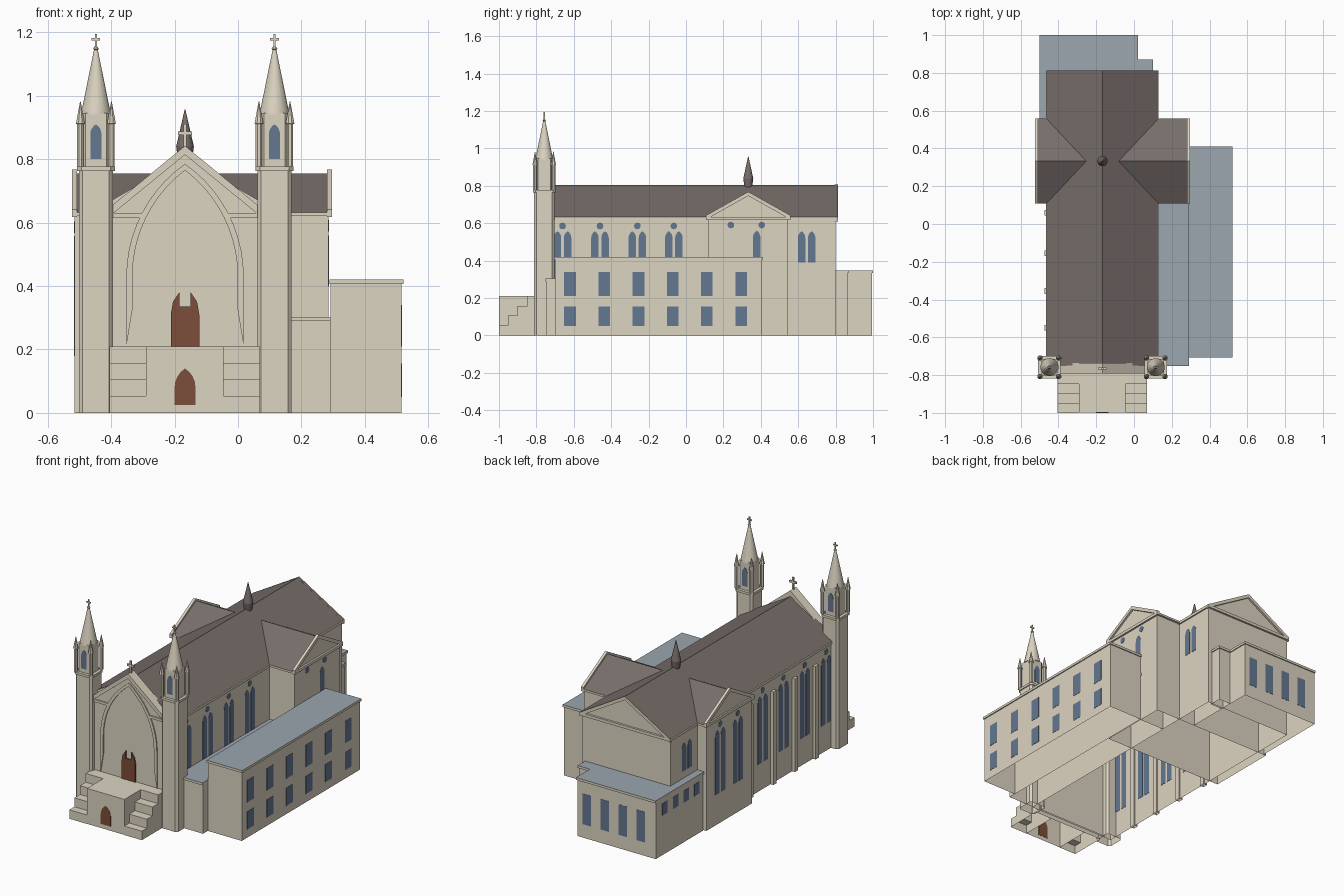
import bpy, bmesh, math
from mathutils import Matrix, Vector

if "Cube" in bpy.data.objects:
    bpy.data.objects.remove(bpy.data.objects["Cube"])


def material(name, *rgb):
    m = bpy.data.materials.new(name)
    m.use_nodes = True
    m.diffuse_color = (*rgb, 1)
    m.node_tree.nodes["Principled BSDF"].inputs["Base Color"].default_value = (*rgb, 1)
    return m


STONE = material("pale stone", .72, .66, .54)
SLATE = material("brown slate", .182, .154, .143)
FLAT = material("blue grey flat roof", .333, .385, .43)
GLASS = material("blue glass", .13, .188, .285)
DOOR = material("brown door", .2, .075, .041)

C = -.167            # centre line of the nave
T = .333             # centre line of the transept
PROUD = .0015        # how far painted plates stand off a wall


def finish(name, bm, mat, top=None, smooth=False):
    bmesh.ops.recalc_face_normals(bm, faces=bm.faces)
    # The building is an open shell underneath
    floor = [f for f in bm.faces if max(v.co.z for v in f.verts) < .001]
    bmesh.ops.delete(bm, geom=floor, context='FACES_ONLY')
    bm.normal_update()
    me = bpy.data.meshes.new(name)
    me.materials.append(mat)
    if top:
        me.materials.append(top)
        for f in bm.faces:
            f.material_index = int(f.normal.z > .3)
    bm.to_mesh(me)
    bm.free()
    ob = bpy.data.objects.new(name, me)
    bpy.context.collection.objects.link(ob)
    if smooth:
        bpy.ops.object.select_all(action='DESELECT')
        ob.select_set(True)
        bpy.context.view_layer.objects.active = ob
        bpy.ops.object.shade_smooth_by_angle(angle=math.radians(40))


def prism(name, pts, axis, a, b, mat=STONE, top=None):
    """Extrude an outline along an axis: (y, z) on x, (x, z) on y, (x, y) on z."""
    place = {'x': lambda u, v: (a, u, v), 'y': lambda u, v: (u, a, v), 'z': lambda u, v: (u, v, a)}[axis]
    bm = bmesh.new()
    face = bm.faces.new([bm.verts.new(place(u, v)) for u, v in pts])
    new = bmesh.ops.extrude_face_region(bm, geom=[face])["geom"]
    move = Vector([(b - a) * (k == axis) for k in "xyz"])
    bmesh.ops.translate(bm, vec=move, verts=[v for v in new if isinstance(v, bmesh.types.BMVert)])
    finish(name, bm, mat, top)


def box(name, x0, x1, y0, y1, z0, z1, mat=STONE, top=None):
    prism(name, [(x0, z0), (x1, z0), (x1, z1), (x0, z1)], 'y', y0, y1, mat, top)


def chamfered(name, x, y, half, cut, z0, z1):
    """Square shaft with cut corners."""
    a, b = half, half - cut
    ring = [(a, -b), (a, b), (b, a), (-b, a), (-a, b), (-a, -b), (-b, -a), (b, -a)]
    prism(name, [(x + u, y + v) for u, v in ring], 'z', z0, z1)


def turned(name, x, y, rings, sides, mat=STONE, smooth=False):
    """Stack of tapered sections given as (radius, z)."""
    bm = bmesh.new()
    for (r0, z0), (r1, z1) in zip(rings, rings[1:]):
        pos = Matrix.Translation((x, y, (z0 + z1) / 2)) @ Matrix.Rotation(math.pi / sides, 4, 'Z')
        bmesh.ops.create_cone(bm, cap_ends=True, segments=sides, radius1=r0, radius2=r1,
                              depth=z1 - z0, matrix=pos)
    finish(name, bm, mat, smooth=smooth)


def gabled(c, half, base, eave, ridge):
    return [(c - half, base), (c + half, base), (c + half, eave), (c, ridge), (c - half, eave)]


def chevron(c, half, eave, ridge, thick):
    return [(c - half, eave), (c, ridge), (c + half, eave),
            (c + half, eave - thick), (c, ridge - thick), (c - half, eave - thick)]


def pointed(c, half, base, spring, apex, steps=6):
    """Pointed arch outline, running from the left foot to the right foot."""
    h = apex - spring
    r = (half * half + h * h) / (2 * half)
    end = math.asin(min(1, h / r))
    arc = [(r - half - r * math.cos(end * i / steps), spring + r * math.sin(end * i / steps))
           for i in range(steps + 1)]
    left = [(c + u, z) for u, z in arc]
    right = [(c - u, z) for u, z in reversed(arc[:-1])]
    return [(c - half, base)] + left + right + [(c + half, base)]


def lancet(name, c, half, z0, z1, axis, wall, mat=GLASS):
    prism(name, pointed(c, half, z0, z1 - half * 1.8, z1, 4), axis, wall - PROUD, wall + PROUD, mat)


def rose(name, c, z, wall):
    ring = [(c + .018 * math.cos(i * math.pi / 6), z + .018 * math.sin(i * math.pi / 6)) for i in range(12)]
    prism(name, ring, 'x', wall - PROUD, wall + PROUD, GLASS)


def cross(name, x, y, z, h):
    t = h * .07
    box(name + "_post", x - t, x + t, y - t, y + t, z, z + h)
    box(name + "_arm", x - h * .3, x + h * .3, y - t, y + t, z + h * .55, z + h * .7)


# Nave with roof, eaves and rear gable
box("nave_walls", C - .29, C + .29, -.75, .80, 0, .63)
prism("nave_roof", gabled(C, .297, .62, .632, .805), 'y', -.75, .80, STONE, SLATE)
prism("rear_gable_coping", chevron(C, .297, .632, .806, .022), 'y', .795, .812, STONE, SLATE)
box("rear_cornice", C - .297, C + .297, .795, .812, .615, .632)

# Transept with a coped gable at each end
box("transept_walls", -.515, .286, .12, .545, 0, .63)
prism("transept_roof", gabled(T, .225, .62, .632, .755), 'x', -.515, .286, STONE, SLATE)
for name, x0, x1 in (("right", -.524, -.508), ("left", .281, .297)):
    prism(name + "_transept_coping", chevron(T, .225, .642, .768, .022), 'x', x0, x1)
    box(name + "_transept_cornice", x0, x1, .108, .558, .617, .634)

# Spirelet over the crossing
turned("crossing_spirelet", C, T, [(.02, .78), (.028, .84), (.022, .865), (.001, .957)], 10, SLATE, True)

# Entrance front with gable coping and a pointed arch moulding
prism("front_wall", gabled(C, .235, 0, .645, .832), 'y', -.78, -.74)
prism("front_gable_coping", chevron(C, .235, .65, .842, .028), 'y', -.792, -.735)
for s in (-1, 1):
    a, b = sorted((C + s * .235, C + s * .13))
    box("front_cornice", a, b, -.788, -.77, .615, .63)
outer = pointed(C, .185, .21, .43, .785, 10)
inner = pointed(C, .166, .325, .43, .765, 10)
prism("front_arch", outer + inner[::-1], 'y', -.786, -.77)
cross("gable_cross", C, -.765, .835, .075)

# Upper door with a notched head
half_door = [(.045, .21), (.045, .31), (.038, .35), (.018, .38), (.018, .335)]
prism("upper_door", [(C + u, z) for u, z in half_door] + [(C - u, z) for u, z in half_door[::-1]],
      'y', -.788, -.779, DOOR)

# Entrance landing, side stairs and lower door
box("landing", -.29, -.045, -.9985, -.78, 0, .21)
stair = [(-1, 0), (-1, .053), (-.953, .053), (-.953, .106), (-.90, .106), (-.90, .158),
         (-.847, .158), (-.847, .21), (-.78, .21), (-.78, 0)]
prism("right_stair", stair, 'x', -.405, -.29)
prism("left_stair", stair, 'x', -.045, .07)
lancet("lower_door", C, .033, .025, .14, 'y', -.9985, DOOR)

# Twin towers
for side, x in (("right", -.448), ("left", .115)):
    y = -.758
    chamfered(side + "_tower_shaft", x, y, .054, .012, 0, .765)
    chamfered(side + "_tower_ledge", x, y, .06, .014, .763, .777)
    chamfered(side + "_belfry", x, y, .043, .01, .777, .945)
    turned(side + "_spire", x, y, [(.048, .94), (.046, .952), (.005, 1.15)], 16, STONE, True)
    turned(side + "_spire_knob", x, y, [(.004, 1.142), (.01, 1.148), (.004, 1.156)], 8)
    cross(side + "_spire_cross", x, y, 1.15, .045)
    for s in (-1, 1):
        lancet(side + "_belfry_window", x, .0175, .80, .91, 'y', y + s * .043)
        for t in (-1, 1):
            turned(side + "_pinnacle", x + s * .049, y + t * .049,
                   [(.011, .777), (.011, .91), (.015, .912), (.001, .982)], 8)

# Side wing, its link to the nave, and the rear wing
WINGS = (("side_wing", .292, .515, -.70, .405, .42), ("link", .12, .292, -.745, .40, .303),
         ("rear_wing", -.498, .015, .55, .994, .347), ("rear_lobby", .015, .095, .79, .864, .347))
for name, x0, x1, y0, y1, h in WINGS:
    box(name, x0, x1, y0, y1, 0, h - .01)
    edge = 0 if name == "link" else .006
    box(name + "_flat_roof", x0 - edge / 2, x1 + edge, y0 - .006, y1 + .006, h - .014, h, STONE, FLAT)
for i in range(6):
    y = -.62 + i * .183
    for z0, z1 in ((.05, .155), (.21, .34)):
        box("side_wing_window", .515 - PROUD, .515 + PROUD, y - .031, y + .031, z0, z1, GLASS)
for i in range(4):
    x = -.046 - i * .118
    box("rear_window", x - .028, x + .028, .994 - PROUD, .994 + PROUD, .08, .26, GLASS)
    y = .91 - i * .1
    box("rear_side_window", -.498 - PROUD, -.498 + PROUD, y - .025, y + .025, .235, .305, GLASS)


def window_pair(name, y, wall, z0, with_rose=True):
    for d in (-.027, .027):
        lancet(name + "_lancet", y + d, .02, z0, .557, 'x', wall)
    if with_rose:
        rose(name + "_rose", y, .585, wall)


# Nave windows, eaves and buttresses on both long sides
for s in (-1, 1):
    wall = C + s * .29
    box("nave_eave", wall - .008, wall + .008, -.75, .808, .617, .633)
    for y in (-.66, -.46, -.26, -.065):
        window_pair("nave", y, wall, .16)
    window_pair("chancel", .645, wall, .39, False)
for y in (.06, -.155, -.355, -.55):
    box("buttress", -.475, -.45, y - .015, y + .015, 0, .55)

# Transept windows
for y in (.25, .415):
    window_pair("right_transept", y, -.515, .18)
    rose("left_transept_rose", y - .01, .59, .286)
lancet("left_transept_lancet", .378, .02, .40, .56, 'x', .286)
